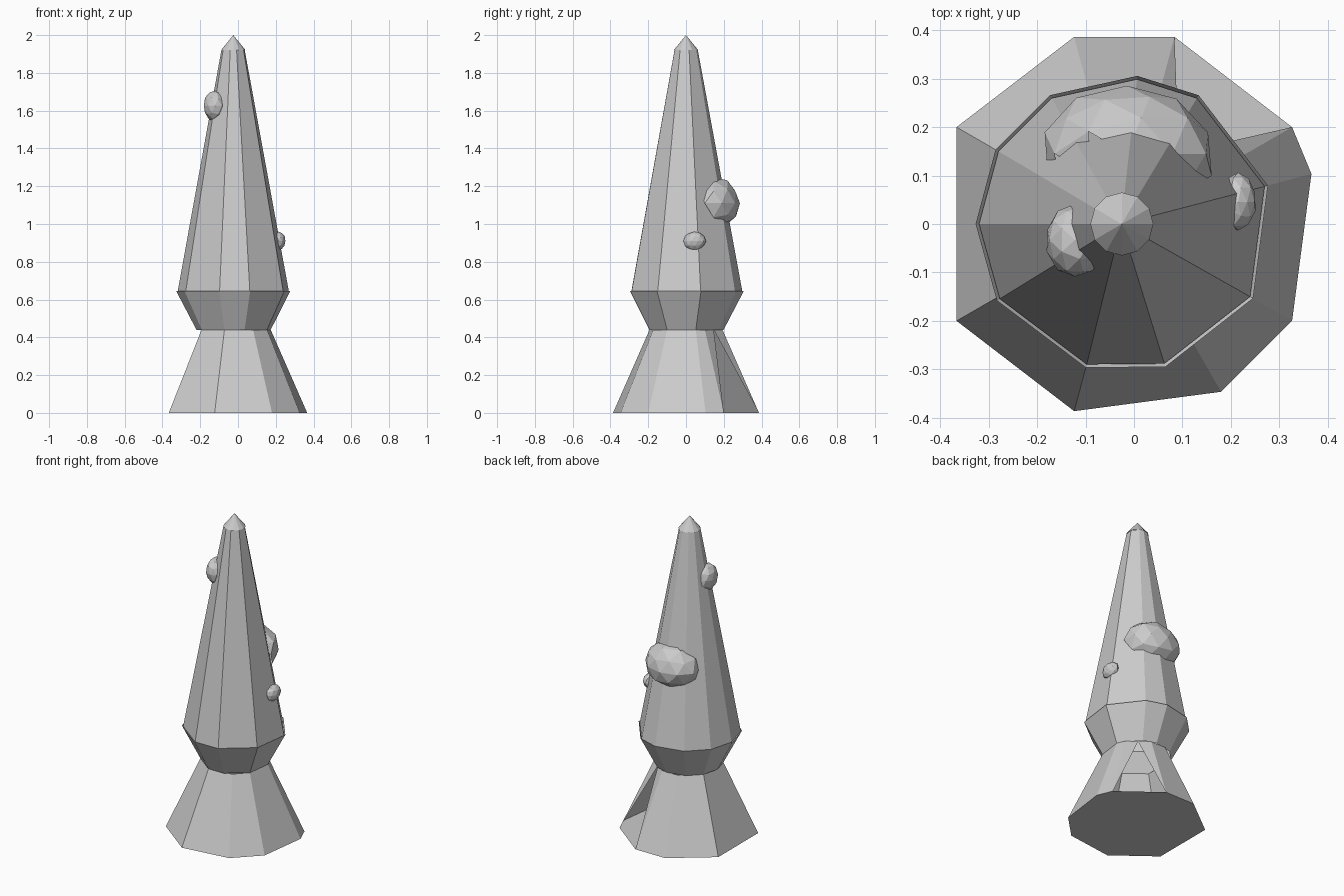
import bpy, bmesh, random
from math import radians, cos, sin, hypot
from mathutils import Vector

if "Cube" in bpy.data.objects:
    bpy.data.objects.remove(bpy.data.objects["Cube"])

CX = -0.02  # lamp axis is slightly left of the origin


def ring(bm, angles, r, z, cx=CX):
    return [bm.verts.new((cx + r * cos(radians(a)), r * sin(radians(a)), z))
            for a in angles]


def finish(bm, name):
    me = bpy.data.meshes.new(name)
    bm.to_mesh(me)
    bm.free()
    ob = bpy.data.objects.new(name, me)
    bpy.context.collection.objects.link(ob)
    return ob


def loft(name, angles, rings):
    """Flat-sided open shell through (radius, z, centre x) rings."""
    bm = bmesh.new()
    loops = [ring(bm, angles, *r) for r in rings]
    n = len(angles)
    for lo, hi in zip(loops, loops[1:]):
        for i in range(n):
            j = (i + 1) % n
            bm.faces.new((lo[i], lo[j], hi[j], hi[i]))
    return finish(bm, name)


# Flared foot: uneven polygon, closed below, one triangular opening at the back
foot_angles = [15, 30, 75, 105, 150, 210, 255, 300, 330]
bm = bmesh.new()
lo = ring(bm, foot_angles, 0.40, 0)
hi = ring(bm, foot_angles, 0.20, 0.44)
for i in range(9):
    j = (i + 1) % 9
    if foot_angles[i] == 30:
        apex = bm.verts.new((hi[i].co + hi[j].co) / 2)
        bm.faces.new((lo[i], apex, hi[i]))
        bm.faces.new((lo[j], hi[j], apex))
    else:
        bm.faces.new((lo[i], lo[j], hi[j], hi[i]))
bm.faces.new(lo[::-1])
finish(bm, "foot")

# Collar and tapered glass
body_angles = [15, 60, 85, 120, 150, 180, 211, 255, 286, 330]
loft("collar", body_angles, [(0.20, 0.44), (0.307, 0.645)])
loft("glass", body_angles, [(0.30, 0.64), (0.063, 1.92, -0.025)])

# Pointed cap
bm = bmesh.new()
rim = ring(bm, range(0, 360, 30), 0.065, 1.92, -0.025)
tip = bm.verts.new((-0.025, 0, 2.0))
for i in range(12):
    bm.faces.new((rim[i], rim[(i + 1) % 12], tip))
finish(bm, "tip_cap")


# Blobs: lumpy shells, with the part inside the glass removed
def blob(name, centre, radii, seed):
    random.seed(seed)
    bm = bmesh.new()
    bmesh.ops.create_icosphere(bm, subdivisions=2, radius=1)
    for v in bm.verts:
        k = random.uniform(0.95, 1.03)
        v.co = Vector([c + p * r * k for c, p, r in zip(centre, v.co, radii)])
    inner = []
    for f in bm.faces:
        p = f.calc_center_median()
        glass_r = 0.30 - 0.237 * (p.z - 0.64) / 1.28
        if hypot(p.x - CX, p.y) < glass_r - 0.03:
            inner.append(f)
    bmesh.ops.delete(bm, geom=inner, context='FACES')
    finish(bm, name)


blob("large_blob", (-0.015, 0.145, 1.11), (0.18, 0.145, 0.14), 1)
blob("upper_blob", (-0.122, -0.033, 1.625), (0.062, 0.077, 0.083), 2)
blob("small_blob", (0.215, 0.045, 0.91), (0.037, 0.06, 0.05), 3)
